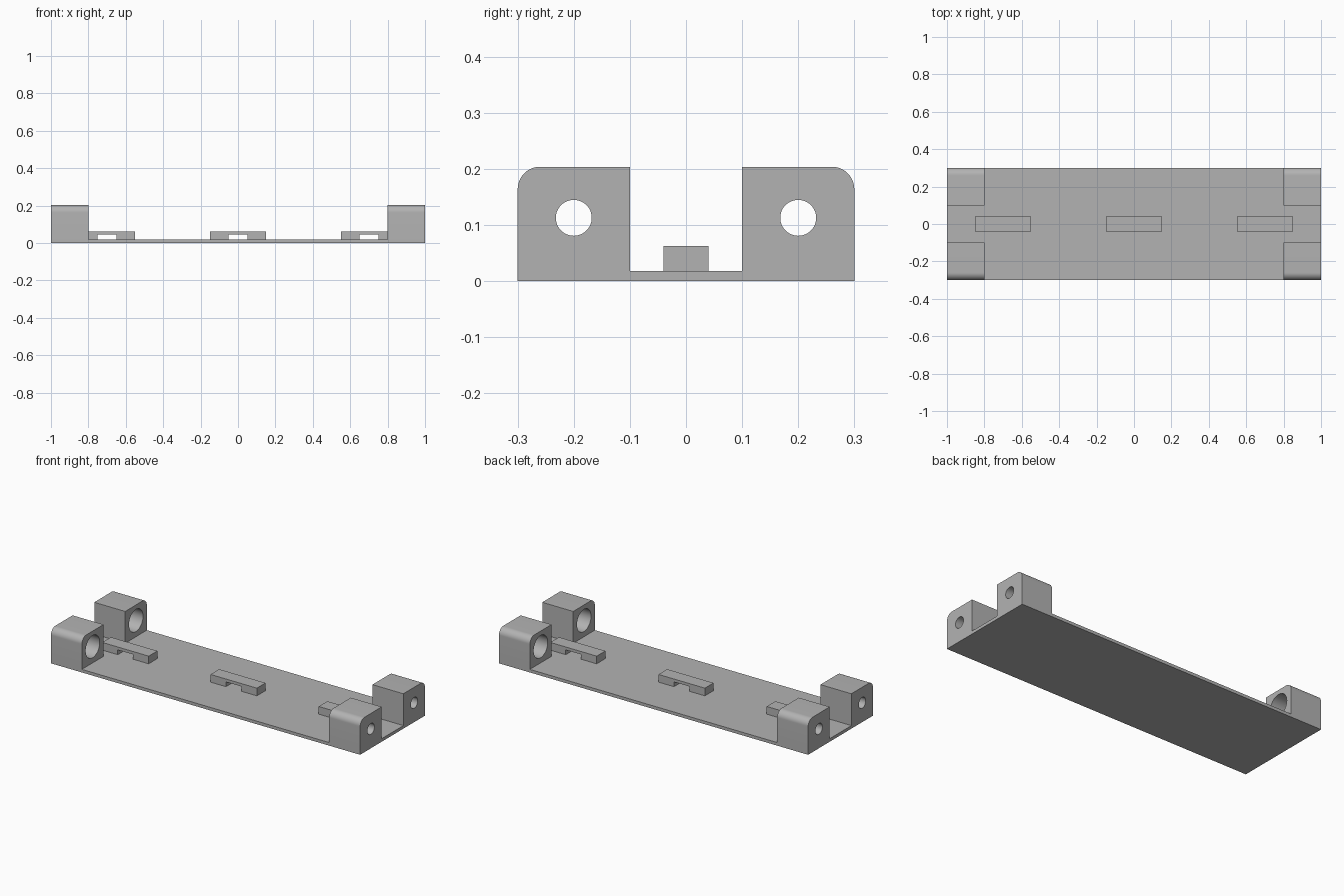
import bpy
import bmesh
from math import radians, sin, cos, pi

cube = bpy.data.objects.get("Cube")
if cube:
    bpy.data.objects.remove(cube, do_unlink=True)

PLATE_TOP = 0.018
BLOCK_TOP = 0.204
HOLE_Y, HOLE_Z = 0.2, 0.113

grey = bpy.data.materials.new("light grey")
grey.use_nodes = True
colour = (0.45, 0.45, 0.45, 1)
grey.diffuse_color = colour
grey.node_tree.nodes["Principled BSDF"].inputs["Base Color"].default_value = colour


def prism(name, outline, direction):
    """Extrude a planar outline along a direction into a solid."""
    bm = bmesh.new()
    face = bm.faces.new([bm.verts.new(p) for p in outline])
    out = bmesh.ops.extrude_face_region(bm, geom=[face])
    moved = [v for v in out["geom"] if isinstance(v, bmesh.types.BMVert)]
    bmesh.ops.translate(bm, verts=moved, vec=direction)
    bmesh.ops.recalc_face_normals(bm, faces=bm.faces)
    mesh = bpy.data.meshes.new(name)
    bm.to_mesh(mesh)
    bm.free()
    mesh.materials.append(grey)
    obj = bpy.data.objects.new(name, mesh)
    bpy.context.collection.objects.link(obj)
    return obj


def cut(obj, cutter):
    """Subtract the cutter for good, then delete it."""
    mod = obj.modifiers.new("hole", "BOOLEAN")
    mod.operation = "DIFFERENCE"
    mod.solver = "EXACT"
    mod.object = cutter
    bpy.context.view_layer.update()
    graph = bpy.context.evaluated_depsgraph_get()
    mesh = bpy.data.meshes.new_from_object(obj.evaluated_get(graph))
    obj.modifiers.clear()
    obj.data = mesh
    bpy.data.objects.remove(cutter, do_unlink=True)


def corner_block(name, sx, sy):
    # Square profile with the outer top edge rounded
    r = 0.04
    profile = [(0.1, PLATE_TOP), (0.3, PLATE_TOP)]
    for i in range(13):
        a = i / 12 * pi / 2
        profile.append((0.3 - r + r * cos(a), BLOCK_TOP - r + r * sin(a)))
    profile.append((0.1, BLOCK_TOP))
    block = prism(name, [(sx * 0.8, sy * y, z) for y, z in profile], (sx * 0.2, 0, 0))

    # Screw hole through the outer wall, wide bore from the inner face
    for radius, start, depth in ((0.032, 0.9, 0.2), (0.065, 0.75, 0.2)):
        ring = [(sx * start, sy * HOLE_Y + radius * cos(t * pi / 24),
                 HOLE_Z + radius * sin(t * pi / 24)) for t in range(48)]
        cut(block, prism("hole_cutter", ring, (sx * depth, 0, 0)))

    bpy.ops.object.select_all(action="DESELECT")
    block.select_set(True)
    bpy.context.view_layer.objects.active = block
    bpy.ops.object.shade_smooth_by_angle(angle=radians(30))


# Base plate
prism("base_plate", [(-1, -0.3, 0), (1, -0.3, 0), (1, 0.3, 0), (-1, 0.3, 0)],
      (0, 0, PLATE_TOP))

# Four corner blocks
for side, sx in (("left", 1), ("right", -1)):
    for end, sy in (("front", -1), ("back", 1)):
        corner_block(f"{end}_{side}_block", sx, sy)

# Three strap bridges along the middle
half = [(0.05, 0.046), (0.05, PLATE_TOP), (0.15, PLATE_TOP), (0.15, 0.063)]
arch = half + [(-x, z) for x, z in reversed(half)]
for name, cx in (("right", -0.7), ("middle", 0), ("left", 0.7)):
    prism(f"{name}_strap_bridge", [(cx + x, -0.04, z) for x, z in arch], (0, 0.08, 0))
